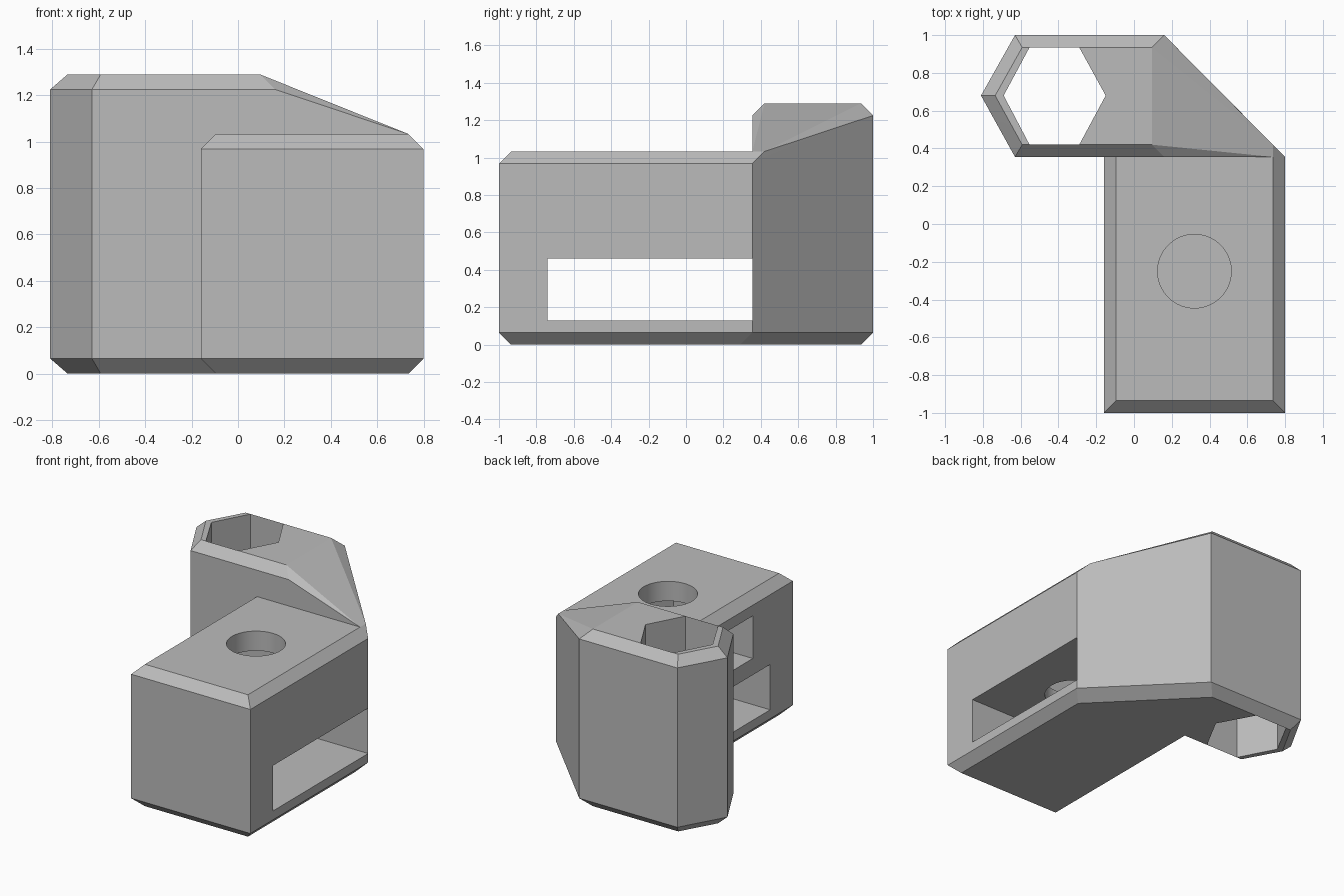
import bpy
import bmesh
import math

if "Cube" in bpy.data.objects:
    bpy.data.objects.remove(bpy.data.objects["Cube"], do_unlink=True)

grey = bpy.data.materials.new("plain_grey")
grey.use_nodes = True
COLOR = (0.5, 0.5, 0.5, 1)
grey.diffuse_color = COLOR
grey.node_tree.nodes["Principled BSDF"].inputs["Base Color"].default_value = COLOR


def hull(name, points):
    """Convex solid around a few corner points."""
    bm = bmesh.new()
    for p in points:
        bm.verts.new(p)
    result = bmesh.ops.convex_hull(bm, input=bm.verts)
    loose = set(result["geom_interior"]) | set(result["geom_unused"])
    bmesh.ops.delete(bm, geom=[v for v in loose if isinstance(v, bmesh.types.BMVert)],
                     context='VERTS')
    bmesh.ops.dissolve_limit(bm, angle_limit=0.002, verts=bm.verts, edges=bm.edges)
    bmesh.ops.recalc_face_normals(bm, faces=bm.faces)
    mesh = bpy.data.meshes.new(name)
    bm.to_mesh(mesh)
    bm.free()
    mesh.materials.append(grey)
    obj = bpy.data.objects.new(name, mesh)
    bpy.context.collection.objects.link(obj)
    return obj


def prism(name, outline, z0, z1):
    return hull(name, [(x, y, z) for x, y in outline for z in (z0, z1)])


def combine(target, other, operation):
    """Apply a boolean and remove the helper."""
    mod = target.modifiers.new(operation, 'BOOLEAN')
    mod.object = other
    mod.operation = operation
    mod.solver = 'EXACT'
    bpy.context.view_layer.objects.active = target
    bpy.ops.object.modifier_apply(modifier=mod.name)
    bpy.data.objects.remove(other, do_unlink=True)


C = 0.065          # edge chamfer
L, R = -0.16, 0.80  # block sides
F, B = 0.355, 1.0   # column front and back
FI, BI = F + C, B - C
TOP, HIGH = 1.033, 1.29

# Low block with chamfered long edges and front, mitred at the back corner
block = [(x, y, z) for x, y in ((L, -1), (R, -1), (L, FI), (R, F))
         for z in (C, TOP - C)]
block += [(x, 1 * -1 + C, z) for x in (L + C, R - C) for z in (0, TOP)]
block += [(L + C, FI, 0), (L + C, FI, TOP), (R - C, FI, C), (R - C, FI, TOP),
          (R - C, F - C, 0), (R - 3 * C, FI, 0)]
body = hull("bracket_body", block)

# Tall column sloping down to the corner of the block
column = [(x, y, z) for x, y in ((-0.81, 0.68), (-0.63, F), (-0.63, B),
                                 (0.16, F), (0.16, B)) for z in (C, HIGH - C)]
column += [(x, y, z) for x, y in ((-0.735, 0.68), (-0.592, FI), (-0.592, BI),
                                  (0.095, FI), (0.095, BI)) for z in (0, HIGH)]
column += [(R, F, C), (R, F, TOP - C), (R - C, F, TOP), (R - C, FI, TOP),
           (R - 3 * C, FI, 0)]
combine(body, hull("column", column), 'UNION')

# Hexagonal shaft through the column
shaft = [(-0.69, 0.68), (-0.553, FI), (-0.553, BI), (-0.29, FI), (-0.29, BI), (-0.15, 0.68)]
combine(body, prism("shaft_cutter", shaft, -0.1, 1.5), 'DIFFERENCE')

# Wide slot across the block
slot = [(x, y) for x in (-0.3, 0.95) for y in (-0.74, F)]
combine(body, prism("slot_cutter", slot, 0.13, 0.46), 'DIFFERENCE')

# Nut pocket entering from one side
HX, HY = 0.32, -0.25
pocket = [(-0.3, HY - 0.29), (-0.3, HY + 0.29), (HX + 0.16, HY - 0.29),
          (HX + 0.16, HY + 0.29), (HX + 0.32, HY)]
combine(body, prism("pocket_cutter", pocket, 0.58, 0.89), 'DIFFERENCE')

# Round bolt hole from the top down to the slot
SIDES = 64
circle = [(HX + 0.195 * math.cos(i * math.tau / SIDES),
           HY + 0.195 * math.sin(i * math.tau / SIDES)) for i in range(SIDES)]
combine(body, prism("bolt_cutter", circle, 0.3, 1.2), 'DIFFERENCE')

# Smooth only the round hole
bpy.ops.object.select_all(action='DESELECT')
body.select_set(True)
bpy.context.view_layer.objects.active = body
bpy.ops.object.shade_smooth_by_angle(angle=math.radians(15))
